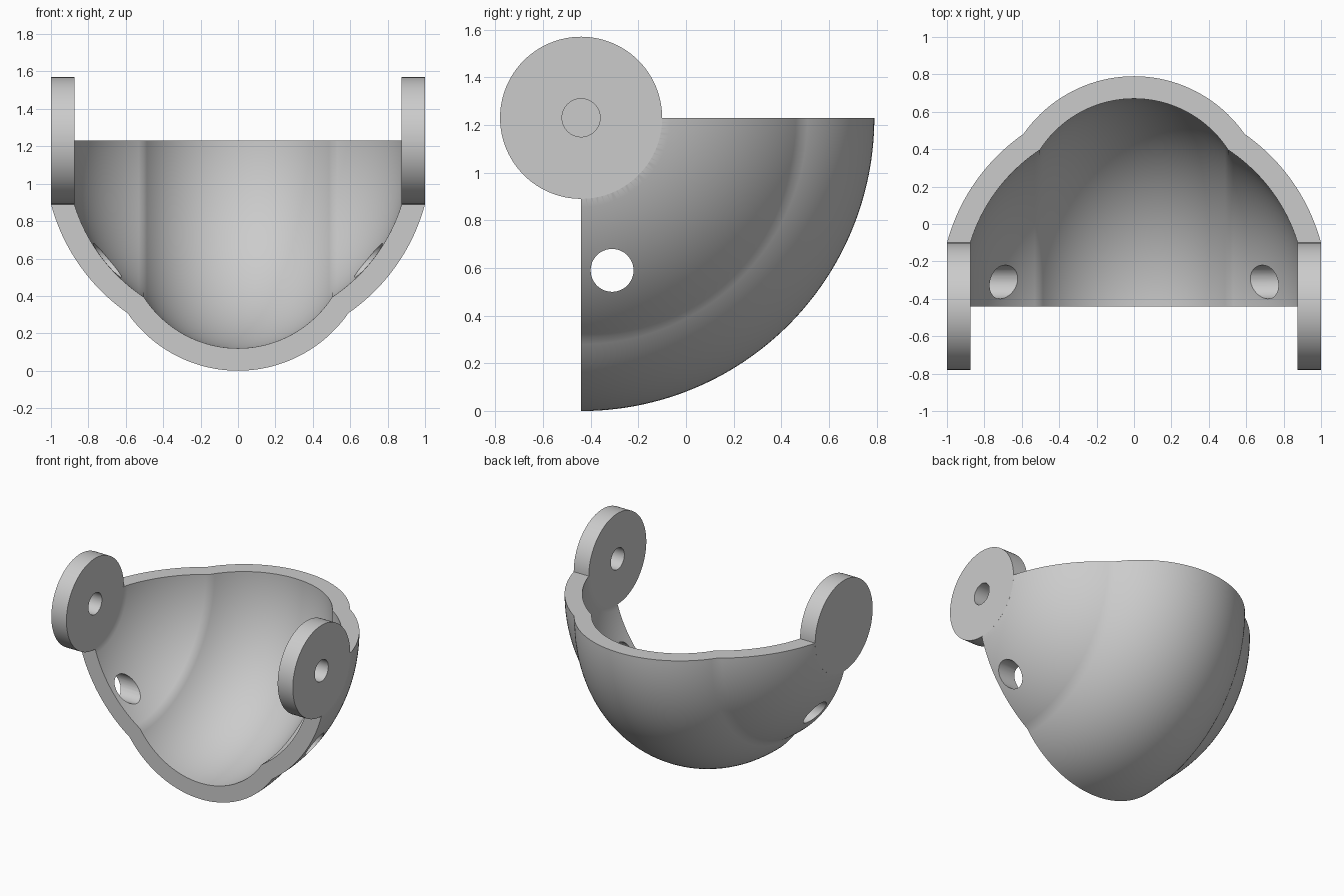
import bpy, bmesh, math
from mathutils import Matrix, Vector

cube = bpy.data.objects.get("Cube")
if cube:
    bpy.data.objects.remove(cube, do_unlink=True)

# Hinge axis runs along x through this point
AXIS = Vector((0, -0.44, 1.23))
LUG_R, LUG_T = 0.34, 0.125

grey = bpy.data.materials.new("plain grey")
grey.use_nodes = True
colour = (0.6, 0.6, 0.6, 1)
grey.diffuse_color = colour
grey.node_tree.nodes["Principled BSDF"].inputs["Base Color"].default_value = colour


def add_object(name, bm):
    bmesh.ops.recalc_face_normals(bm, faces=bm.faces)
    mesh = bpy.data.meshes.new(name)
    bm.to_mesh(mesh)
    bm.free()
    mesh.materials.append(grey)
    ob = bpy.data.objects.new(name, mesh)
    bpy.context.collection.objects.link(ob)
    return ob


def x_cylinder(name, x, y, z, radius, length, sides=96):
    bm = bmesh.new()
    place = Matrix.Translation((x, y, z)) @ Matrix.Rotation(math.pi / 2, 4, 'Y')
    bmesh.ops.create_cone(bm, cap_ends=True, segments=sides, radius1=radius,
                          radius2=radius, depth=length, matrix=place)
    return add_object(name, bm)


def arc(centre, radius, a, b, steps):
    """Points (x, distance from axis); angles measured from the bump's middle."""
    return [(radius * math.sin(t), centre + radius * math.cos(t))
            for t in (a + (b - a) * i / steps for i in range(steps + 1))]


def wall_curve(offset):
    """Wide arc meeting a tighter central bulge, from one side to the other."""
    wide_c, wide_r = 0.072, 1.035 - offset
    bulge_c, bulge_r = 0.51, 0.72 - offset
    gap = bulge_c - wide_c
    d = (wide_r ** 2 - bulge_r ** 2 + gap ** 2) / (2 * gap)
    kink_wide = math.acos(d / wide_r)
    kink_bulge = math.acos((d - gap) / bulge_r)
    rim = math.acos((LUG_R - wide_c) / wide_r)
    half = arc(bulge_c, bulge_r, 0, kink_bulge, 20)
    half += arc(wide_c, wide_r, kink_wide, rim, 20)[1:]
    return [(-x, r) for x, r in reversed(half[1:])] + half


# Shell: wall section swept a quarter turn about the hinge axis
outer, inner = wall_curve(0), wall_curve(0.12)
root = LUG_R - 0.03
section = ([(-1, root)] + outer + [(1, root), (1 - LUG_T, root)]
           + inner[::-1] + [(LUG_T - 1, root)])
bm = bmesh.new()
face = bm.faces.new([bm.verts.new(AXIS + Vector((x, 0, -r))) for x, r in section])
bmesh.ops.spin(bm, geom=[face] + face.edges[:] + face.verts[:], cent=AXIS,
               axis=(1, 0, 0), angle=math.pi / 2, steps=64, use_duplicate=False)
# Keep a cap on the starting end as well
bmesh.ops.holes_fill(bm, edges=[e for e in bm.edges if e.is_boundary], sides=0)
shell = add_object("shell", bm)


def combine(tool, operation):
    mod = shell.modifiers.new(tool.name, 'BOOLEAN')
    mod.operation, mod.object, mod.solver = operation, tool, 'EXACT'
    tool.hide_render = True
    bpy.context.view_layer.objects.active = shell
    bpy.ops.object.modifier_apply(modifier=mod.name)
    bpy.data.objects.remove(tool, do_unlink=True)


# Round hinge lugs on both sides
for side, name in ((1, "left_lug"), (-1, "right_lug")):
    combine(x_cylinder(name, side * (1 - LUG_T / 2), AXIS.y, AXIS.z, LUG_R, LUG_T), 'UNION')

# Pivot holes and side holes, drilled straight across
combine(x_cylinder("pivot_drill", 0, AXIS.y, AXIS.z, 0.08, 3, 48), 'DIFFERENCE')
combine(x_cylinder("side_drill", 0, -0.31, 0.59, 0.09, 3, 48), 'DIFFERENCE')

bpy.ops.object.select_all(action='DESELECT')
shell.select_set(True)
bpy.context.view_layer.objects.active = shell
bpy.ops.object.shade_smooth_by_angle(angle=math.radians(30))
